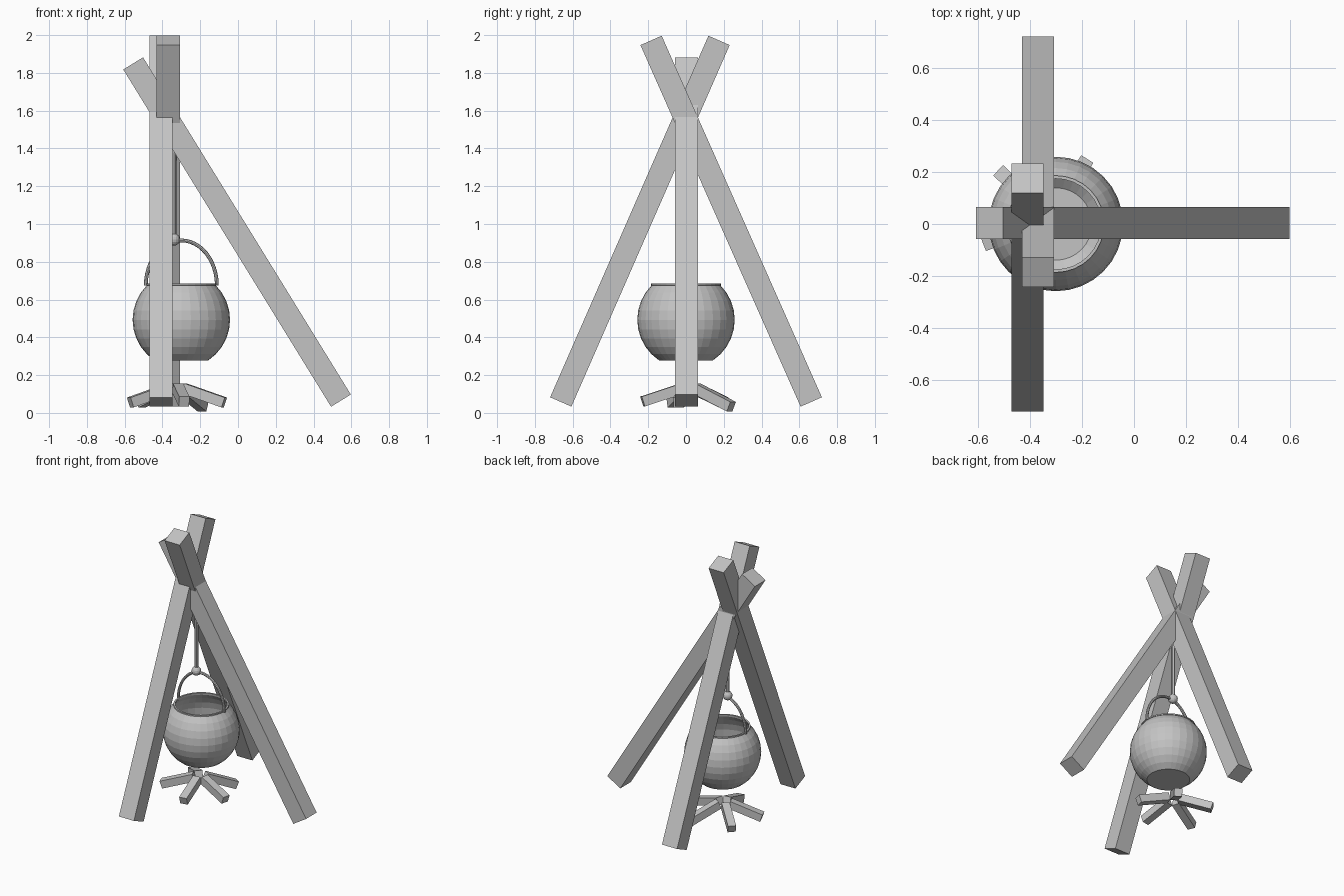
import bpy, bmesh, math
from mathutils import Vector, Matrix

if "Cube" in bpy.data.objects:
    bpy.data.objects.remove(bpy.data.objects["Cube"])

mat = bpy.data.materials.new("plain grey")
mat.diffuse_color = (0.55, 0.55, 0.55, 1)
mat.use_nodes = True
mat.node_tree.nodes["Principled BSDF"].inputs["Base Color"].default_value = mat.diffuse_color


def finish(name, bm):
    bmesh.ops.recalc_face_normals(bm, faces=bm.faces)
    me = bpy.data.meshes.new(name)
    bm.to_mesh(me)
    bm.free()
    me.materials.append(mat)
    ob = bpy.data.objects.new(name, me)
    bpy.context.collection.objects.link(ob)
    return ob


def beam(name, a, b, width):
    """Square beam from a to b, one pair of sides kept upright."""
    a, b = Vector(a), Vector(b)
    d = (b - a).normalized()
    side = d.cross(Vector((0, 0, 1))).normalized()
    rot = Matrix((side, d.cross(side), d)).transposed().to_4x4()
    size = Matrix.Diagonal((width, width, (b - a).length, 1))
    bm = bmesh.new()
    bmesh.ops.create_cube(bm, size=1, matrix=Matrix.Translation((a + b) / 2) @ rot @ size)
    return finish(name, bm)


def lathe(name, profile, centre, segs=32):
    """Spin a (radius, z) profile around a vertical axis."""
    bm = bmesh.new()
    vs = [bm.verts.new((r, 0, z)) for r, z in profile]
    es = [bm.edges.new(p) for p in zip(vs, vs[1:])]
    bmesh.ops.spin(bm, geom=vs + es, cent=(0, 0, 0), axis=(0, 0, 1),
                   angle=math.tau, steps=segs, use_duplicate=False)
    bmesh.ops.remove_doubles(bm, verts=bm.verts, dist=1e-4)
    bmesh.ops.translate(bm, verts=bm.verts, vec=centre)
    return finish(name, bm)


def tube(name, path, radius, sides=8):
    """Round tube along a path lying in the xz plane."""
    bm = bmesh.new()
    pts = [Vector(p) for p in path]
    rings = []
    for i, p in enumerate(pts):
        d = (pts[min(i + 1, len(pts) - 1)] - pts[max(i - 1, 0)]).normalized()
        u = Vector((0, 1, 0))
        w = d.cross(u)
        rings.append([bm.verts.new(p + radius * (u * math.cos(k * math.tau / sides)
                                                 + w * math.sin(k * math.tau / sides)))
                      for k in range(sides)])
    for r, s in zip(rings, rings[1:]):
        for k in range(sides):
            n = (k + 1) % sides
            bm.faces.new((r[k], r[n], s[n], s[k]))
    bm.faces.new(rings[0])
    bm.faces.new(rings[-1])
    return finish(name, bm)


# Three crossed poles
beam("right_pole", (0.545, 0.003, 0.065), (-0.555, 0.003, 1.85), 0.123)
beam("back_pole", (-0.369, 0.663, 0.058), (-0.369, -0.185, 1.972), 0.123)
beam("front_pole", (-0.408, -0.663, 0.058), (-0.408, 0.175, 1.972), 0.123)

# Round pot: thin shell, flat bottom, small rim lip
R, T = 0.258, 0.008
angles = [math.radians(-56.25 + 11.25 * i) for i in range(10)]
outer = [(R * math.cos(a), R * math.sin(a)) for a in angles]
inner = [((R - T) * math.cos(a), (R - T) * math.sin(a)) for a in angles]
lip = [(0.186, 0.183), (0.186, 0.192), (0.174, 0.192)]
lathe("pot", [(0, outer[0][1])] + outer + lip + inner[::-1] + [(0, inner[0][1])],
      (-0.3, 0, 0.493))

# Arched handle
tube("pot_handle", [(-0.3 + 0.188 * math.cos(t), 0, 0.675 + 0.238 * math.sin(t))
                    for t in (math.pi * i / 24 for i in range(25))], 0.01)

# Hanging rope and knot
tube("rope", [(-0.34, 0, 0.91), (-0.34, 0, 1.62)], 0.014)
bm = bmesh.new()
bmesh.ops.create_uvsphere(bm, u_segments=16, v_segments=8, radius=0.033,
                          matrix=Matrix.Translation((-0.34, 0, 0.918)))
finish("rope_knot", bm)

# Fire logs leaning together
hub = Vector((-0.325, 0.02))
tips = [(-0.57, -0.075, 0.055), (-0.515, 0.2, 0.055), (-0.185, 0.24, 0.033),
        (-0.073, -0.04, 0.055), (-0.285, -0.23, 0.06)]
for i, tip in enumerate(tips):
    out = (Vector(tip[:2]) - hub).normalized() * 0.04
    beam(f"fire_log_{i + 1}", tip, (hub.x + out.x, hub.y + out.y, 0.13), 0.055)
